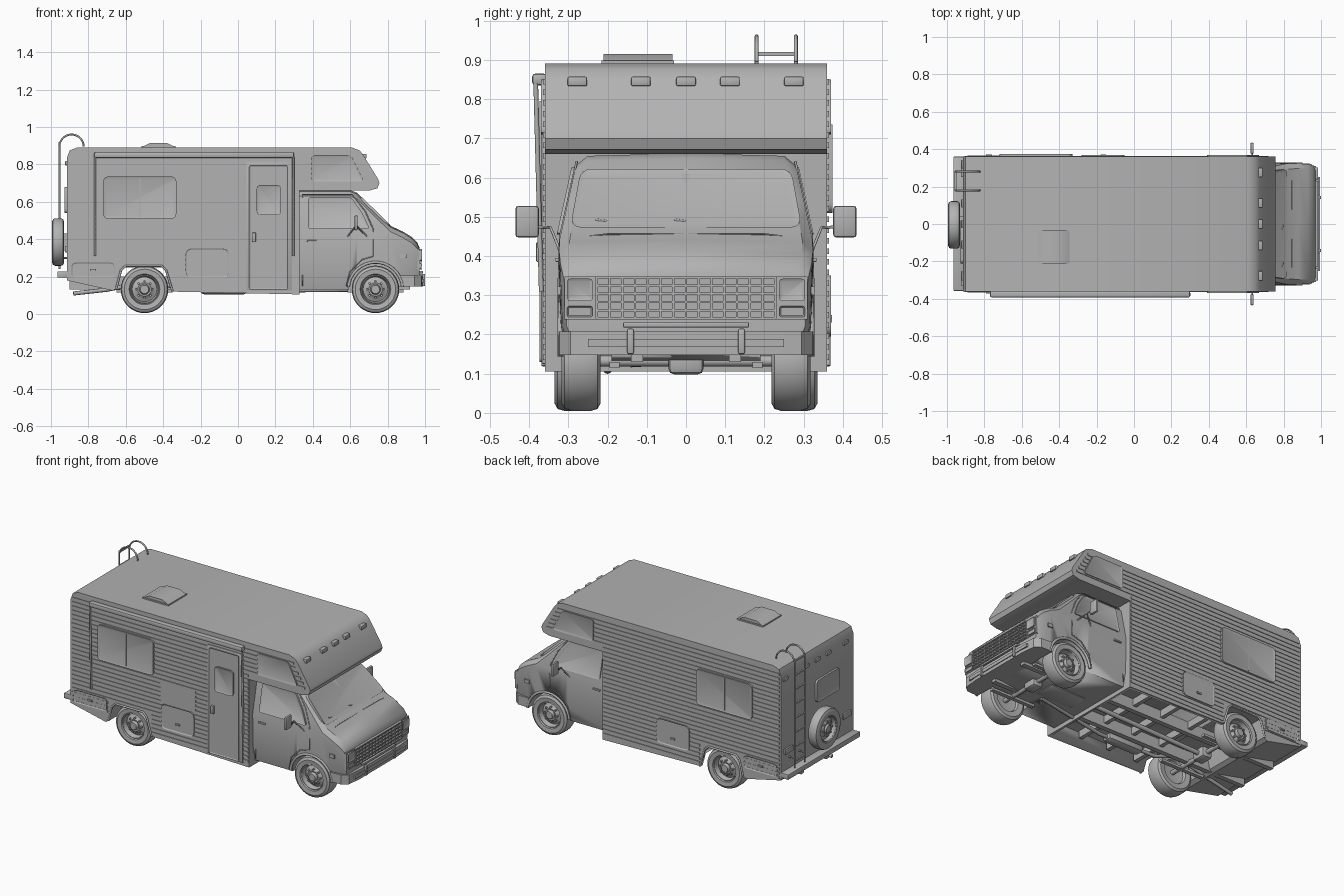
import bpy, bmesh, math
from mathutils import Matrix, Vector

if "Cube" in bpy.data.objects:
    bpy.data.objects.remove(bpy.data.objects["Cube"], do_unlink=True)

grey = bpy.data.materials.new("plain grey")
grey.use_nodes = True
grey.diffuse_color = (0.45, 0.45, 0.45, 1)
for node in grey.node_tree.nodes:
    if node.type == 'BSDF_PRINCIPLED':
        node.inputs["Base Color"].default_value = grey.diffuse_color


def activate(ob):
    bpy.ops.object.select_all(action='DESELECT')
    ob.select_set(True)
    bpy.context.view_layer.objects.active = ob


def finish(name, bm):
    bmesh.ops.recalc_face_normals(bm, faces=bm.faces[:])
    me = bpy.data.meshes.new(name)
    bm.to_mesh(me)
    bm.free()
    ob = bpy.data.objects.new(name, me)
    bpy.context.collection.objects.link(ob)
    me.materials.append(grey)
    activate(ob)
    bpy.ops.object.shade_smooth_by_angle(angle=math.radians(32))
    return ob


def boxes(name, bounds, bevel=0):
    bm = bmesh.new()
    for x0, x1, y0, y1, z0, z1 in bounds:
        m = Matrix.Translation(((x0 + x1) / 2, (y0 + y1) / 2, (z0 + z1) / 2))
        size = Matrix.Diagonal((abs(x1 - x0), abs(y1 - y0), abs(z1 - z0), 1))
        bmesh.ops.create_cube(bm, size=1, matrix=m @ size)
    if bevel:
        bmesh.ops.bevel(bm, geom=bm.edges[:], offset=bevel, segments=2, profile=0.5, affect='EDGES')
    return finish(name, bm)


def prism(name, axis, pts, a, b, rounding=0, frame=0, warp=None):
    """Extrude an outline along an axis, with rounded corners and a recessed pane."""
    k = "xyz".index(axis)
    bm = bmesh.new()

    def place(p, h):
        c = list(p)
        c.insert(k, h)
        return bm.verts.new(c)
    lo, hi = [place(p, a) for p in pts], [place(p, b) for p in pts]
    n = len(pts)
    bm.faces.new(lo)
    bm.faces.new(hi[::-1])
    for i in range(n):
        bm.faces.new((lo[i], hi[i], hi[(i + 1) % n], lo[(i + 1) % n]))
    bmesh.ops.recalc_face_normals(bm, faces=bm.faces[:])
    if rounding:
        along = [e for e in bm.edges if abs(e.verts[0].co[k] - e.verts[1].co[k]) > 1e-5]
        bmesh.ops.bevel(bm, geom=along, offset=rounding, segments=4, profile=0.5, affect='EDGES')
    if frame:
        bm.normal_update()
        caps = [f for f in bm.faces if abs(f.normal[k]) > 0.9]
        bmesh.ops.inset_region(bm, faces=caps, thickness=frame, depth=-0.004)
    if warp:
        for v in bm.verts:
            v.co += Vector(warp(v.co))
    return finish(name, bm)


def rect(u0, u1, v0, v1):
    return [(u0, v0), (u1, v0), (u1, v1), (u0, v1)]


def tube(name, pts, r, closed=False):
    cu = bpy.data.curves.new(name, 'CURVE')
    cu.dimensions = '3D'
    cu.bevel_depth, cu.bevel_resolution, cu.use_fill_caps = r, 2, True
    sp = cu.splines.new('POLY')
    sp.points.add(len(pts) - 1)
    for q, p in zip(sp.points, pts):
        q.co = (*p, 1)
    sp.use_cyclic_u = closed
    cu.materials.append(grey)
    ob = bpy.data.objects.new(name, cu)
    bpy.context.collection.objects.link(ob)
    activate(ob)
    bpy.ops.object.convert(target='MESH')
    bpy.ops.object.shade_smooth_by_angle(angle=math.radians(50))


def carve(ob, cutter):
    mod = ob.modifiers.new("cut", 'BOOLEAN')
    mod.operation, mod.object = 'DIFFERENCE', cutter
    activate(ob)
    bpy.ops.object.modifier_apply(modifier=mod.name)
    bpy.data.objects.remove(cutter, do_unlink=True)


def arc(cx, cz, r, a0, a1, n=16):
    angles = [math.radians(a0 + (a1 - a0) * i / n) for i in range(n + 1)]
    return [(cx + r * math.cos(t), cz + r * math.sin(t)) for t in angles]


# Camper body with raised floor
house = prism("camper_body", 'y', [
    (-.915, .18), (-.67, .125), (-.645, .14), (-.62, .25), (-.39, .25), (-.355, .12),
    (.33, .105), (.33, .66), (.70, .66), (.745, .672), (.756, .70), (.75, .72), (.67, .85),
    (.65, .875), (.61, .89), (-.86, .89), (-.9, .875), (-.915, .835)], -.36, .36)
carve(house, boxes("floor_cutter", [(-.63, .315, -.34, .34, 0, .2)]))

# Cab lofted from cross sections along its length
FRONT, REAR, HUB = .735, -.5, .132


def cab_width(z):
    return .325 - max(0, z - .43) * .22


bm = bmesh.new()
rings = []
for x, top, s, low in [(.32, .655, 1, .13), (.60, .655, 1, .13), (.635, .642, 1, .13),
                       (.72, .558, 1, .13), (.815, .465, 1, .14), (.88, .435, .995, .15),
                       (.93, .405, .985, .16), (.957, .378, .965, .17), (.97, .35, .95, .18)]:
    belt = min(.43, top - .05)
    half = [(.30 * s, low), (.32 * s, .22), (.325 * s, belt),
            (cab_width(top - .025) * s, top - .025), (cab_width(top) * s - .025, top)]
    loop = [(0, low)] + half + [(0, top + .007)] + [(-y, z) for y, z in half[::-1]]
    rings.append([bm.verts.new((x, y, z)) for y, z in loop])
for r0, r1 in zip(rings, rings[1:]):
    for i in range(len(r0)):
        j = (i + 1) % len(r0)
        bm.faces.new((r0[i], r0[j], r1[j], r1[i]))
bm.faces.new(rings[0])
bm.faces.new(rings[-1])
cab = finish("cab_body", bm)
for s in (-1, 1):
    carve(cab, prism("arch_cutter", 'y', arc(FRONT, HUB, .142, 0, 345, 23), s * .19, s * .4))


# Wheels turned around the axle
def wheel(name, loc, turn, thick=1):
    bm = bmesh.new()
    outline = [(0, -.02), (.07, -.03), (.076, -.046), (.108, -.05), (.122, -.042), (.127, -.025),
               (.127, .025), (.122, .042), (.108, .05), (.082, .047), (.078, .04), (.074, .042),
               (.066, .012), (.052, .018), (.036, .032), (.028, .03), (.022, .046), (0, .046)]
    vs = [bm.verts.new((r, y, 0)) for r, y in outline]
    es = [bm.edges.new(p) for p in zip(vs, vs[1:])]
    bmesh.ops.spin(bm, geom=vs + es, axis=(0, 1, 0), cent=(0, 0, 0), steps=36, angle=math.tau)
    bmesh.ops.remove_doubles(bm, verts=bm.verts[:], dist=.0002)
    for i in range(8):
        t = math.tau * i / 8
        m = Matrix.Translation((.045 * math.cos(t), .026, .045 * math.sin(t)))
        bmesh.ops.create_cone(bm, cap_ends=True, segments=6, radius1=.006, radius2=.006,
                              depth=.02, matrix=m @ Matrix.Rotation(math.pi / 2, 4, 'X'))
    ob = finish(name, bm)
    ob.location, ob.rotation_euler.z, ob.scale.y = loc, turn, thick


wheel("spare_wheel", (-.962, -.005, .385), math.pi / 2, .65)
boxes("spare_wheel_mount", [(-.95, -.91, -.05, .04, .34, .43)])

# Parts shared by both long sides
for s, side in ((-1, "door_side"), (1, "plain_side")):
    def pane(name, pts, rounding=.02, frame=.01, out=.369):
        prism(f"{side}_{name}", 'y', pts, s * .352, s * out, rounding, frame)

    ribs, z = [], .135
    while z < .86:
        spans = [(-.905, .325)]
        if z < .265:
            spans = [(-.35, .325)] + ([(-.905, -.655)] if z > .18 else [])
        elif z > .68:
            spans = [(-.905, .72 - max(0, z - .71) * .62)]
        ribs += [(a, b, s * .355, s * .364, z, z + .014) for a, b in spans]
        z += .027
    boxes(f"{side}_siding", ribs)
    pane("main_window", rect(-.72, -.33, .51, .735), .025, .012, .373)
    boxes(f"{side}_window_divider", [(-.529, -.521, s * .36, s * .372, .52, .725)])
    pane("bunk_window", [(.39, .71), (.675, .71), (.605, .85), (.39, .85)])
    pane("storage_hatch", rect(-.28, -.05, .195, .35), .03, .006)
    pane("tail_hatch", rect(-.89, -.66, .195, .275), .02, .006, .367)
    boxes(f"{side}_hatch_latches", [(x, x + .03, s * .36, s * .372, z, z + .01)
                                   for x, z in ((-.18, .24), (-.79, .23))])
    tube(f"{side}_rear_arch_trim", [(x, s * .362, z) for x, z in (
        (-.65, .14), (-.625, .235), (-.6, .258), (-.41, .258), (-.385, .235), (-.35, .12))], .006)
    tube(f"{side}_front_arch_trim", [(x, s * .32, z) for x, z in arc(FRONT, HUB, .145, 5, 175)], .008)
    turn = 0 if s > 0 else math.pi
    wheel(f"{side}_front_wheel", (FRONT, s * .268, HUB), turn)
    wheel(f"{side}_rear_wheel", (REAR, s * .285, HUB), turn)

    # Cab door, window and mirror
    def lean(c):
        return (0, s * cab_width(c.z), 0)
    prism(f"{side}_cab_window", 'y', [(.375, .455), (.705, .455), (.665, .54), (.605, .625), (.375, .625)],
          -.01, .006, .015, .01, lean)
    seam = [(.345, .15), (.345, .64), (.61, .64), (.68, .55), (.725, .45), (.725, .31),
            (.66, .29), (.60, .23), (.58, .15)]
    tube(f"{side}_cab_door_seam", [(x, s * (cab_width(z) if z > .22 else .32), z) for x, z in seam], .003)
    boxes(f"{side}_cab_handle", [(.37, .42, s * .32, s * .333, .385, .395)], .002)
    boxes(f"{side}_fender_marker", [(.865, .90, s * .315, s * .328, .30, .322)])
    boxes(f"{side}_mirror", [(.622, .64, s * .375, s * .435, .447, .528)], .008)
    for end in (.585, .69):
        tube(f"{side}_mirror_arm", [(.632, s * .40, .475), (.632, s * .345, .472), (end, s * .322, .415)], .004)
    # Nose lamps
    prism(f"{side}_headlight", 'x', rect(s * .238, s * .303, .285, .342), .955, .983, .008, .007)
    prism(f"{side}_turn_lamp", 'x', rect(s * .238, s * .303, .244, .272), .955, .981, .006, .004)
    boxes(f"{side}_overrider", [(.97, 1, s * .133, s * .15, .15, .215)], .004)
    tube(f"{side}_wiper", [(.80, s * .09 - .05, .463), (.803, s * .09 + .06, .467)], .004)
    tube(f"{side}_wiper_blade", [(.793, s * .1 - .13, .492), (.805, s * .1 + .05, .463)], .004)
    # Tail lamps and ladder rail
    boxes(f"{side}_tail_lamp", [(-.925, -.91, s * .25, s * .33, .33, .365)], .003)
    boxes(f"{side}_chassis_rail", [(-.9, .92, s * .11, s * .14, .13, .2)])
    boxes(f"{side}_suspension_spring", [(x - .15, x + .15, s * .17, s * .195, .115, .13) for x in (REAR, FRONT)])
    y = .23 + s * .05
    tube(f"{side}_ladder_rail", [(-.955, y, .24)] + [(-.89 + .065 * u, y, .895 + .065 * w)
         for u, w in arc(0, 0, 1, 180, 0)], .005)
    tube(f"{side}_ladder_bracket", [(-.955, y, .3), (-.91, y, .3)], .005)

boxes("ladder_rungs", [(-.96, -.95, .18, .28, z / 100, z / 100 + .01) for z in range(28, 92, 9)])

# Entry door, smooth panel, awning
boxes("door_surround", [(.045, .29, -.368, -.35, .125, .81)], .002)
prism("entry_door", 'y', rect(.06, .265, .13, .795), -.373, -.35, .01, .006)
prism("entry_door_window", 'y', rect(.10, .23, .53, .69), -.378, -.36, .02, .008)
boxes("entry_door_handle", [(.075, .095, -.382, -.36, .385, .435)], .003)
boxes("smooth_side_panel", [(-.285, -.04, -.366, -.35, .35, .50)])
boxes("awning_roll", [(-.77, .30, -.392, -.355, .835, .865)], .008)
for x in (-.765, .295):
    tube("awning_arm", [(x, -.383, .84), (x, -.369, .31)], .006)

# Roof vent
boxes("roof_vent_base", [(-.515, -.335, -.215, -.03, .885, .898)])
prism("roof_vent_lid", 'y', [(-.51, .895), (-.47, .915), (-.38, .915), (-.34, .895)], -.21, -.035)

# Marker lamps at both ends
boxes("nose_marker_lamps", [(.64, .688, y - .025, y + .025, .833, .857)
                            for y in (-.277, -.115, 0, .112, .275)], .004)
boxes("tail_marker_lamps", [(-.924, -.9, y - .022, y + .022, .795, .818)
                            for y in (-.28, -.11, 0, .11, .32)], .003)
prism("tail_window", 'x', rect(-.21, .02, .54, .68), -.928, -.9, .02, .012)
boxes("tail_bumper", [(-.965, -.91, -.358, .36, .195, .228)], .004)

# Windscreen, wiper cowl and hood seam
prism("windscreen", 'x', [(-.295, .473), (.295, .473), (.268, .622), (-.268, .622)], -.01, .011, .025, .012,
      lambda c: (.813 - (c.z - .467) * 1.02, 0, 0))
tube("hood_seam", [(.845, -.28, .447), (.845, -.2, .456), (.845, .2, .456), (.845, .28, .447)], .002)

# Grille
boxes("grille_back", [(.96, .974, -.31, .31, .238, .348)])
bars = [(.97, .985, -.23, .23, .238 + i * .0208, .244 + i * .0208) for i in range(6)]
bars += [(.97, .982, y * .0325 - .003, y * .0325 + .003, .24, .346) for y in range(-7, 8)]
boxes("grille_bars", bars)

# Nose bumper
edge = [(.87, .325), (.945, .322), (.98, .295), (.99, .2)]
prism("nose_bumper", 'z', edge + [(x, -y) for x, y in edge[::-1]], .148, .207)
boxes("bumper_stripe", [(.985, .995, -.25, .25, .168, .188)])
boxes("plate_bar", [(.97, .99, -.16, .16, .218, .231)], .002)

# Running gear
for x in (REAR, FRONT):
    tube("axle", [(x, -.27, HUB), (x, .27, HUB)], .014)
    boxes("axle_housing", [(x - .035, x + .035, -.045, .045, .098, .165)], .015)
tube("drive_shaft", [(REAR, 0, HUB), (.45, 0, .16)], .014)
boxes("gearbox", [(.4, .66, -.07, .07, .12, .2)], .02)
boxes("cross_members", [(x, x + .025, -.33, .33, .155, .2) for x in (-.3, -.1, .1, .28)])
tube("exhaust_pipe", [(.6, -.09, .13), (.1, -.18, .125), (-.3, -.18, .13), (-.45, -.17, .18),
                      (-.7, -.18, .13), (-.88, -.2, .11)], .011)
boxes("silencer", [(-.2, .05, -.22, -.15, .105, .15)], .02)
